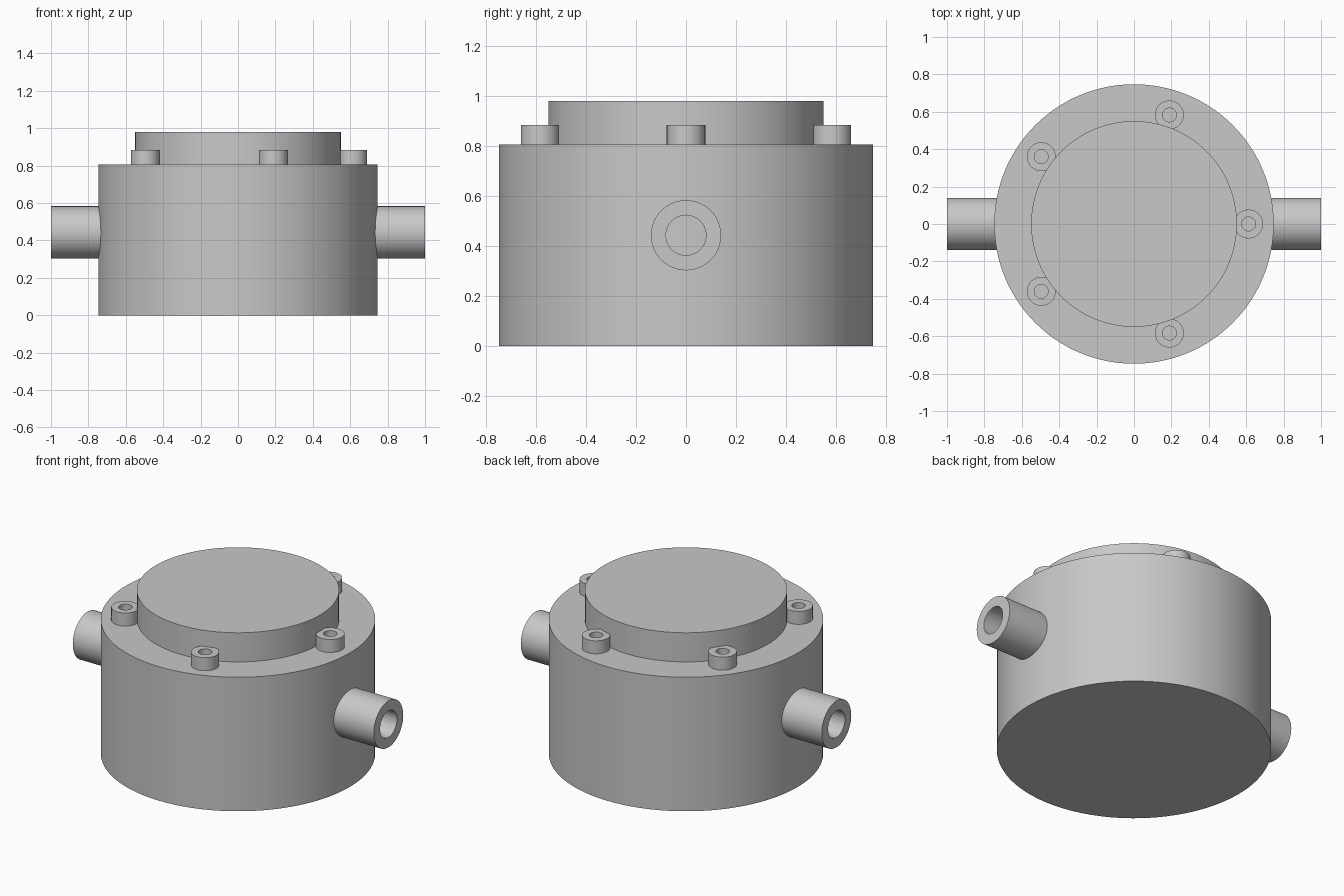
import bpy, bmesh
from math import sin, cos, pi, radians
from mathutils import Matrix

cube = bpy.data.objects.get("Cube")
if cube:
    bpy.data.objects.remove(cube, do_unlink=True)

metal = bpy.data.materials.new("grey metal")
metal.use_nodes = True
grey = (0.58, 0.58, 0.58, 1)
metal.diffuse_color = grey
metal.node_tree.nodes["Principled BSDF"].inputs["Base Color"].default_value = grey


def turned(name, profile, segments, matrix, closed=False):
    """Turn a (radius, height) profile about z; cap it, or close it as a ring."""
    bm = bmesh.new()
    rings = [[bm.verts.new((r * cos(2 * pi * i / segments),
                            r * sin(2 * pi * i / segments), h))
              for i in range(segments)] for r, h in profile]
    pairs = list(zip(rings, rings[1:]))
    if closed:
        pairs.append((rings[-1], rings[0]))
    else:
        bm.faces.new(rings[0])
        bm.faces.new(rings[-1])
    for a, b in pairs:
        for i in range(segments):
            j = (i + 1) % segments
            bm.faces.new((a[i], a[j], b[j], b[i]))
    bmesh.ops.recalc_face_normals(bm, faces=bm.faces)
    mesh = bpy.data.meshes.new(name)
    bm.to_mesh(mesh)
    bm.free()
    mesh.materials.append(metal)
    obj = bpy.data.objects.new(name, mesh)
    bpy.context.collection.objects.link(obj)
    obj.matrix_world = matrix
    bpy.ops.object.select_all(action="DESELECT")
    obj.select_set(True)
    bpy.context.view_layer.objects.active = obj
    bpy.ops.object.shade_smooth_by_angle(angle=radians(30))
    return obj


def tube(name, inner, outer, start, end, matrix):
    profile = [(outer, start), (outer, end), (inner, end), (inner, start)]
    return turned(name, profile, 64, matrix, closed=True)


BODY_R, BODY_TOP = 0.747, 0.805

# Main drum and raised lid
turned("housing_body", [(BODY_R, 0), (BODY_R, BODY_TOP)], 128, Matrix())
turned("raised_lid", [(0.55, BODY_TOP), (0.55, 0.98)], 128, Matrix())

# Hollow pipe stubs on both sides
for side, sign in (("left", 1), ("right", -1)):
    place = Matrix.Translation((0, 0, 0.443)) @ Matrix.Rotation(sign * pi / 2, 4, "Y")
    tube(side + "_pipe", 0.08, 0.14, 0.7, 1.0, place)

# Ring of socket-head bolts
for k in range(5):
    place = Matrix.Rotation(2 * pi * k / 5, 4, "Z") @ Matrix.Translation((0.613, 0, BODY_TOP))
    tube(f"bolt_head_{k + 1}", 0.037, 0.077, 0, 0.078, place)
